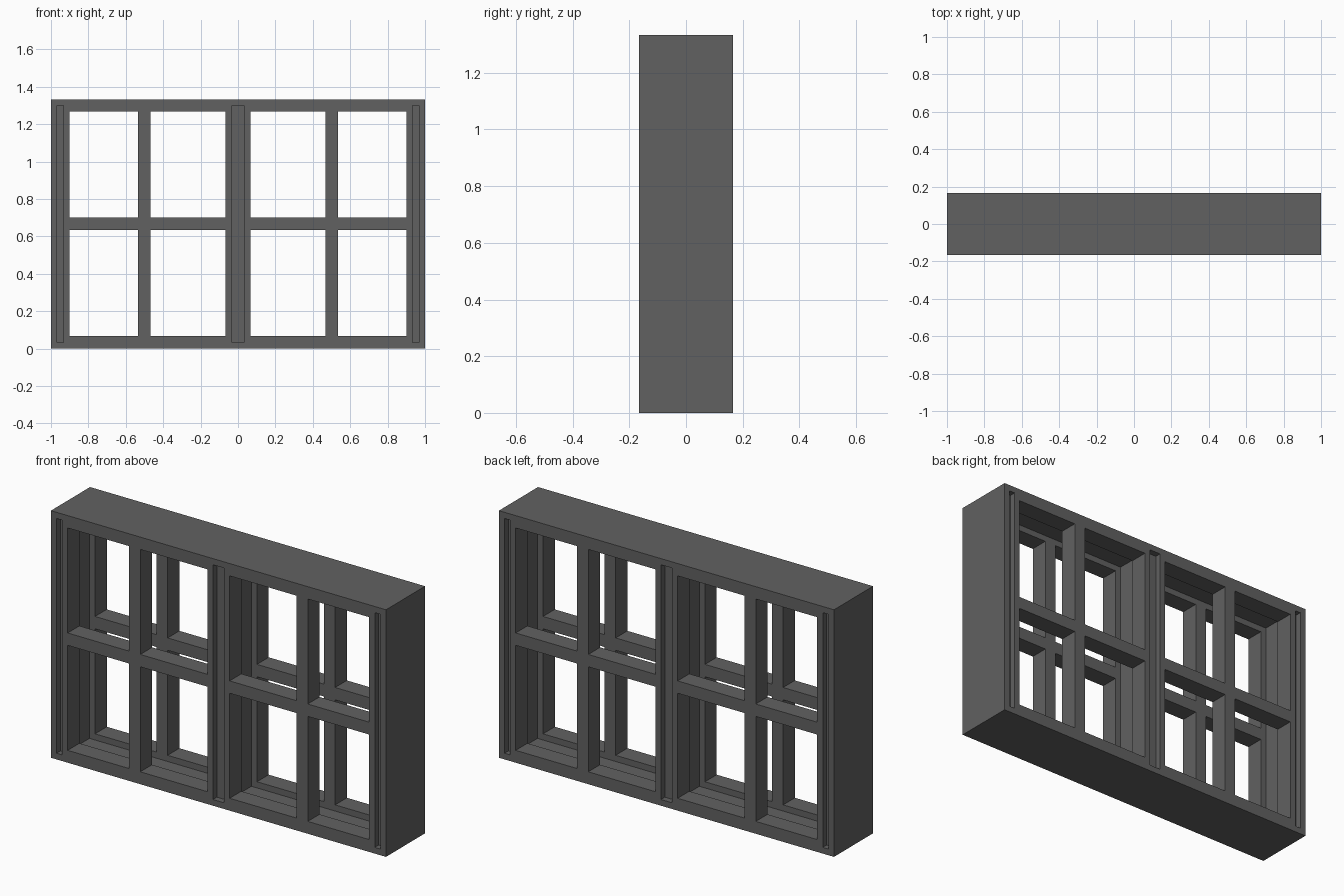
import bpy
import bmesh
from mathutils import Matrix, Vector

if "Cube" in bpy.data.objects:
    bpy.data.objects.remove(bpy.data.objects["Cube"], do_unlink=True)

U = 1 / 30          # thickness of one thin board

grey = bpy.data.materials.new("dark_grey")
grey.use_nodes = True
colour = (0.12, 0.12, 0.12, 1)
grey.diffuse_color = colour
grey.node_tree.nodes["Principled BSDF"].inputs["Base Color"].default_value = colour


def boxes(name, spans):
    """One object made of boxes, each given as x, y and z spans in board units."""
    bm = bmesh.new()
    for span in spans:
        size = Vector([(b - a) * U for a, b in span])
        mid = Vector([(a + b) / 2 * U for a, b in span])
        place = Matrix.Translation(mid) @ Matrix.Diagonal(size).to_4x4()
        bmesh.ops.create_cube(bm, size=1, matrix=place)
    mesh = bpy.data.meshes.new(name)
    bm.to_mesh(mesh)
    bm.free()
    mesh.materials.append(grey)
    obj = bpy.data.objects.new(name, mesh)
    bpy.context.collection.objects.link(obj)
    return obj


def both_sides(span):
    return [span, (-span[1], -span[0])]


# Solid block of the window frame
frame = boxes("window_frame", [((-30, 30), (-5, 5), (0, 40))])

# Through openings: two columns per sash, two rows
panes = boxes("pane_openings", [
    (x, (-6, 6), z)
    for column in ((2, 14), (16, 27))
    for x in both_sides(column)
    for z in ((2, 19), (21, 38))])

# Slot inside each sash that parts its front and back lattice
slots = boxes("inner_slots", [(x, (-2, 2), (1, 39)) for x in both_sides((1, 28))])

# Shallow upright grooves on the front and back
grooves = boxes("upright_grooves", [
    (x, y, (1, 39))
    for x in both_sides((28, 29)) + [(-1, 1)]
    for y in both_sides((4, 6))])

# Carve the block, then drop the cutters
bpy.context.view_layer.objects.active = frame
for cutter in (slots, panes, grooves):
    cutter.hide_render = True
    mod = frame.modifiers.new(cutter.name, "BOOLEAN")
    mod.operation = "DIFFERENCE"
    mod.solver = "EXACT"
    mod.object = cutter
    bpy.ops.object.modifier_apply(modifier=mod.name)
    bpy.data.objects.remove(cutter, do_unlink=True)
